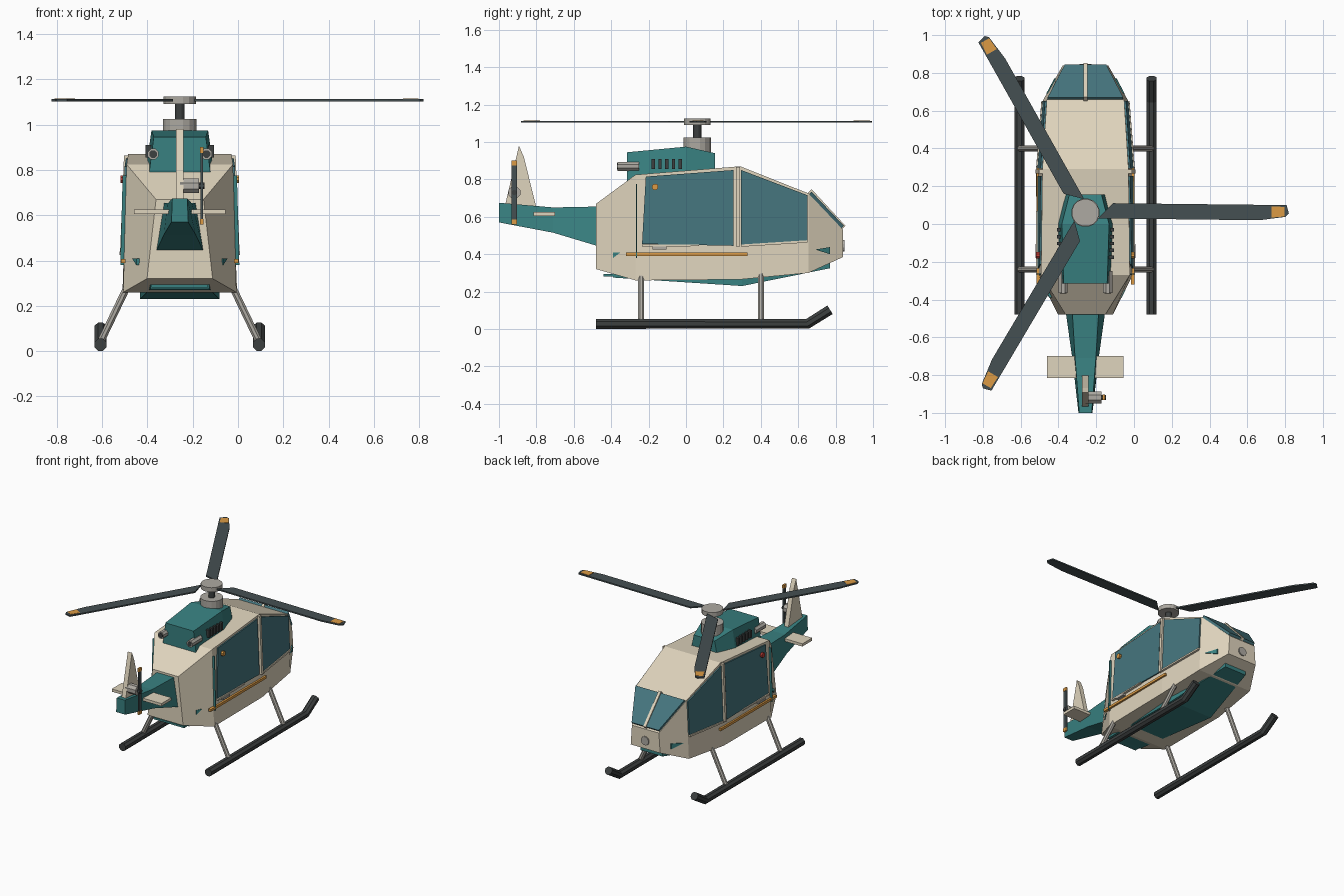
import bpy, bmesh
from math import cos, sin, tau
from mathutils import Vector

if "Cube" in bpy.data.objects:
    bpy.data.objects.remove(bpy.data.objects["Cube"])

CX, HUBY = -0.257, 0.06          # body centreline and rotor axis

def mat(name, *c):
    m = bpy.data.materials.new(name)
    m.diffuse_color = (*c, 1)
    m.use_nodes = True
    m.node_tree.nodes["Principled BSDF"].inputs["Base Color"].default_value = m.diffuse_color
    return m

CREAM = mat("cream", .74, .66, .51)
TEAL = mat("teal", .04, .22, .22)
GLASS = mat("glass", .06, .18, .21)
DARK = mat("dark", .045, .05, .05)
BLADE = mat("blade_grey", .06, .08, .085)
METAL = mat("metal", .42, .40, .36)
ORANGE = mat("orange", .72, .33, .06)
RED = mat("red", .55, .05, .04)

def loft(name, rings, m):
    """Skin between rings of equal length, with capped ends."""
    bm = bmesh.new()
    rs = [[bm.verts.new(p) for p in r] for r in rings]
    n = len(rs[0])
    for a, b in zip(rs, rs[1:]):
        for i in range(n):
            j = (i + 1) % n
            bm.faces.new((a[i], a[j], b[j], b[i]))
    bm.faces.new(rs[0])
    bm.faces.new(rs[-1])
    bmesh.ops.recalc_face_normals(bm, faces=bm.faces)
    me = bpy.data.meshes.new(name)
    bm.to_mesh(me)
    bm.free()
    me.materials.append(m)
    o = bpy.data.objects.new(name, me)
    bpy.context.collection.objects.link(o)
    return o

def plate(name, pts, off, m):
    """Flat polygon thickened along a vector, both ways."""
    d = Vector(off)
    return loft(name, [[Vector(p) - d for p in pts], [Vector(p) + d for p in pts]], m)

def box(name, c, s, m):
    x, y, z = c
    a, b, h = (v / 2 for v in s)
    return plate(name, [(x-a, y-b, z), (x+a, y-b, z), (x+a, y+b, z), (x-a, y+b, z)], (0, 0, h), m)

def tube(name, path, r, m, n=8):
    """Round bar through the points of a path."""
    p = [Vector(q) for q in path]
    rings = []
    for i, q in enumerate(p):
        t = sum(((p[k+1] - p[k]).normalized() for k in (i-1, i) if 0 <= k < len(p)-1), Vector()).normalized()
        u = t.cross(Vector((0, 0, 1)) if abs(t.z) < .9 else Vector((1, 0, 0))).normalized()
        v = t.cross(u)
        rings.append([q + r * (cos(tau*(k+.5)/n) * u + sin(tau*(k+.5)/n) * v) for k in range(n)])
    return loft(name, rings, m)

def quad_ring(y, zb, zt, wb, wt):
    return [(CX-wb, y, zb), (CX+wb, y, zb), (CX+wt, y, zt), (CX-wt, y, zt)]

# cabin: y, bottom z, top z, bottom half width, top half width
CABIN = [(-.48, .32, .67, .145, .105), (-.27, .26, .825, .25, .235), (.29, .265, .87, .253, .228),
         (.655, .30, .725, .225, .205), (.84, .385, .53, .12, .11)]
loft("cabin", [quad_ring(*s) for s in CABIN], CREAM)

def side_x(y, z):
    """Half width of the cabin wall at y, z."""
    for a, b in zip(CABIN, CABIN[1:]):
        if y <= b[0]:
            break
    t = (y - a[0]) / (b[0] - a[0])
    _, zb, zt, wb, wt = (p + t * (q - p) for p, q in zip(a, b))
    return wb + (wt - wb) * (z - zb) / (zt - zb)

def side_panel(name, yz, th, m, s):
    plate(name, [(CX + s * side_x(y, z), y, z) for y, z in yz], (th, 0, 0), m)

def strip(y0, y1, z0, z1):
    return [(y0, z0), (y1, z0), (y1, z1), (y0, z1)]

# belly pan and rear slot
loft("belly_pan", [quad_ring(-.39, .275, .33, .13, .13), quad_ring(.3, .23, .3, .175, .175),
                   quad_ring(.77, .325, .37, .09, .09)], TEAL)
box("rear_slot", (CX, -.40, .287), (.25, .08, .014), TEAL)

# cabin sides
for s, side in ((-1, "left"), (1, "right")):
    side_panel(side + "_rear_window", [(-.235, .455), (.255, .445), (.255, .85), (-.215, .815)], .009, GLASS, s)
    side_panel(side + "_front_window", [(.295, .445), (.65, .475), (.65, .715), (.295, .85)], .009, GLASS, s)
    side_panel(side + "_door_pillar", strip(.268, .288, .44, .865), .018, CREAM, s)
    side_panel(side + "_door_seam", strip(-.268, -.262, .38, .775), .016, TEAL, s)
    side_panel(side + "_stripe", strip(-.26, .285, .39, .408), .013, ORANGE, s)
    box(side + "_stripe_end", (CX + s*.25, -.285, .399), (.02, .07, .018), ORANGE)
    box(side + "_stripe_tip", (CX + s*.25, .305, .399), (.02, .05, .018), ORANGE)
    side_panel(side + "_rear_sill", [(-.235, .44), (.07, .443), (.07, .452), (-.235, .452)], .016, CREAM, s)
    side_panel(side + "_front_sill", [(.295, .44), (.65, .462), (.65, .475), (.295, .452)], .016, CREAM, s)
    side_panel(side + "_door_handle", strip(-.18, -.105, .425, .44), .02, METAL, s)
    side_panel(side + "_rear_marker", [(-.39, .38), (-.35, .41), (-.39, .41)], .008, TEAL, s)
    side_panel(side + "_nose_marker", [(.69, .425), (.77, .40), (.77, .438)], .008, TEAL, s)
    x = CX + s * side_x(-.165, .76)
    tube(side + "_lamp", [(x, -.165, .76), (x + s*.025, -.165, .76)], .018, RED if s < 0 else ORANGE)

# windshield, centre bar and nose lamp
shield = [(CX-.2, .662, .725), (CX+.2, .662, .725), (CX+.11, .835, .543), (CX-.11, .835, .543)]
plate("windshield", shield, (0, .009, .009), GLASS)
plate("windshield_bar", [(CX-.01, .66, .735), (CX+.01, .66, .735), (CX+.01, .84, .54), (CX-.01, .84, .54)],
      (0, .012, .012), CREAM)
tube("nose_lamp", [(CX, .82, .445), (CX, .848, .445)], .032, METAL, 12)

# engine cowl with vents and exhausts
loft("engine_cowl", [quad_ring(-.315, .79, .945, .135, .115), quad_ring(0, .80, .975, .15, .125),
                     quad_ring(.155, .82, .94, .11, .085)], TEAL)
for s, side in ((-1, "left"), (1, "right")):
    for i in range(5):
        box(f"{side}_vent_{i+1}", (CX + s*.138, -.175 + i*.036, .882), (.026, .018, .055), DARK)
    x = CX + s*.118
    tube(side + "_exhaust", [(x, -.25, .87), (x, -.365, .87)], .026, METAL)
    tube(side + "_exhaust_bore", [(x, -.30, .87), (x, -.368, .87)], .018, DARK)

# main rotor
for name, z0, z1, r, m in (("mast_base", .94, 1.025, .076, METAL), ("mast_shaft", 1.0, 1.1, .022, DARK),
                           ("rotor_hub", 1.092, 1.125, .073, METAL)):
    tube(name, [(CX, HUBY, z0), (CX, HUBY, z1)], r, m, 16)
OUTLINE = [(.065, -.03), (.145, .05), (1.065, .04), (1.077, -.005), (1.06, -.022), (.92, -.04)]
TIP = [(.985, -.026), (1.055, -.02), (1.055, .03), (.985, .034)]
for i in range(3):
    c, s = cos(tau*i/3), sin(tau*i/3)
    for name, pts, th, z, m in (("rotor_blade", OUTLINE, .005, 1.108, BLADE), ("blade_tip", TIP, .004, 1.1115, ORANGE)):
        plate(f"{name}_{i+1}", [(CX + d*c - e*s, HUBY + d*s + e*c, z) for d, e in pts], (0, 0, th), m)

# tail boom, fin and stabilizer
loft("tail_boom", [quad_ring(-.46, .44, .655, .105, .07), quad_ring(-.71, .515, .65, .07, .055),
                   quad_ring(-1, .57, .675, .037, .033)], TEAL)
plate("tail_fin", [(CX, -.97, .65), (CX, -.80, .65), (CX, -.867, .92), (CX, -.893, .98)], (.017, 0, 0), CREAM)
box("stabilizer", (CX, -.757, .615), (.405, .115, .02), CREAM)

# tail rotor
TY, TZ, TX = -.918, .73, -.16
tube("tail_rotor_gearbox", [(CX, TY, TZ), (-.172, TY, TZ)], .035, METAL)
tube("tail_rotor_shaft", [(-.18, TY, TZ), (-.148, TY, TZ)], .015, DARK)
box("tail_rotor_blades", (TX, TY, TZ), (.01, .028, .32), BLADE)
for k in (-1, 1):
    box("tail_rotor_tip", (TX, TY, TZ + k*.158), (.014, .03, .025), ORANGE)

# landing skids and struts
for s, side in ((-1, "left"), (1, "right")):
    x = CX + s*.35
    tube(side + "_skid", [(x, -.48, .028), (x, .65, .028), (x, .77, .103)], .029, DARK)
    for y, end in ((-.24, "rear"), (.4, "front")):
        tube(f"{side}_{end}_strut", [(x, y, .04), (CX + s*.225, y, .30)], .017, METAL)
